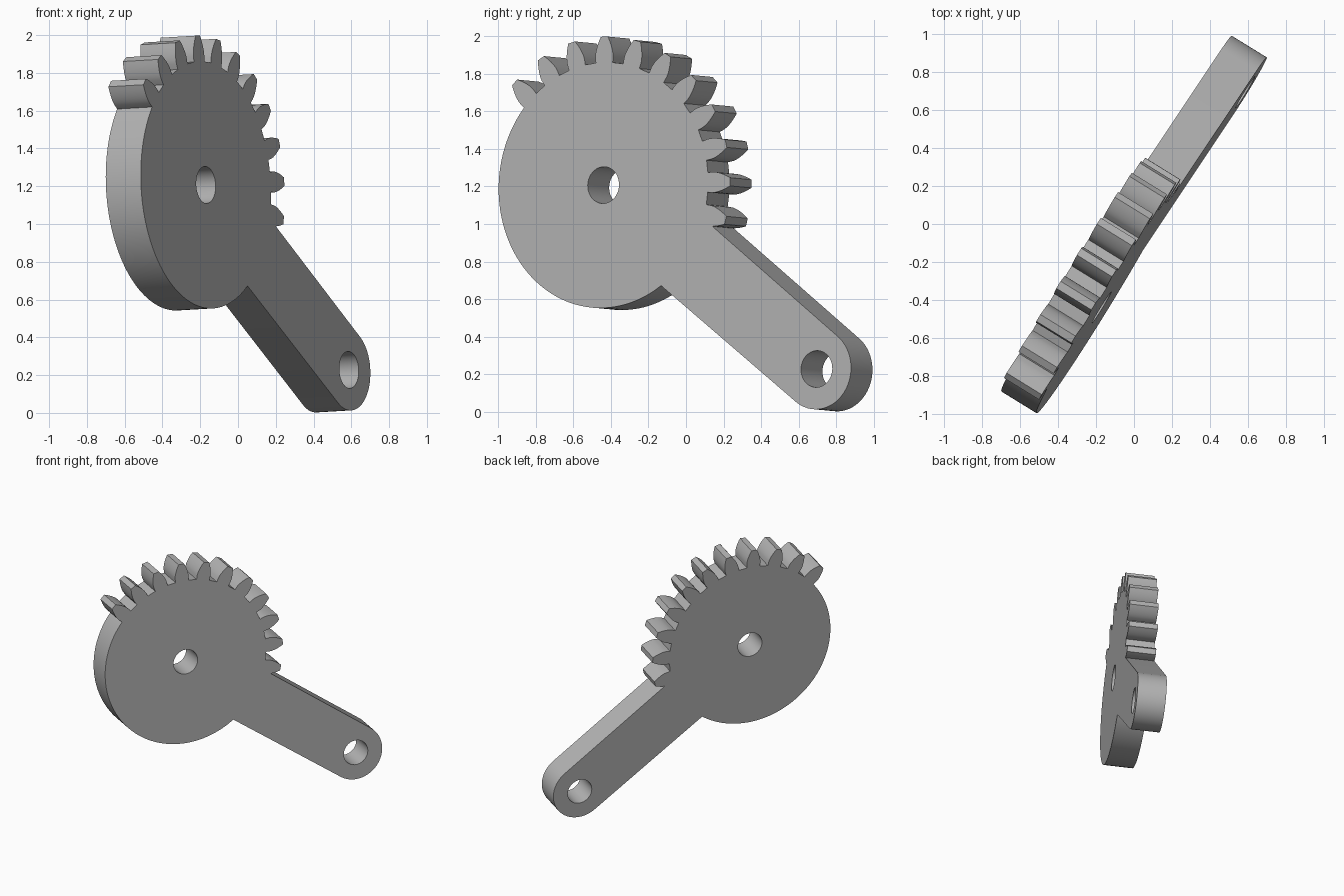
import bpy, bmesh
from math import sin, cos, tan, acos, asin, pi, radians, sqrt
from mathutils import Matrix, Vector

if "Cube" in bpy.data.objects:
    bpy.data.objects.remove(bpy.data.objects["Cube"])

# Dimensions
TEETH, ROOT, TIP = 24, 0.655, 0.792
MODULE = TIP / (TEETH / 2 + 1)
PITCH = MODULE * TEETH / 2
BASE = PITCH * cos(radians(20))
ARM_LEN, ARM_HALF, HOLE, THICK = 1.68, 0.215, 0.098, 0.218
ARM_ANGLE = radians(-35.7)
FIRST_TOOTH, TOOTH_COUNT = radians(-13.7), 11


def polar(r, a, centre=(0, 0)):
    return (centre[0] + r * cos(a), centre[1] + r * sin(a))


def arc(r, start, end, n, centre=(0, 0)):
    return [polar(r, start + (end - start) * i / n, centre) for i in range(n + 1)]


def half_angle(r):
    """Half the angular width of an involute tooth at radius r."""
    inv = lambda a: tan(a) - a
    return pi / (2 * TEETH) + inv(radians(20)) - inv(acos(min(1, BASE / r)))


def tooth(a):
    radii = [ROOT] + [BASE + (TIP - BASE) * i / 6 for i in range(7)]
    rising = [polar(r, a - half_angle(r)) for r in radii]
    falling = [polar(r, a + half_angle(r)) for r in reversed(radii)]
    return rising + falling


def clear_of_arm(p):
    return p[1] * cos(ARM_ANGLE) - p[0] * sin(ARM_ANGLE) > ARM_HALF


# Outline: rounded arm end, toothed sector, plain disc back to the arm
arm_end = polar(ARM_LEN, ARM_ANGLE)
outline = arc(ARM_HALF, ARM_ANGLE - pi / 2, ARM_ANGLE + pi / 2, 32, arm_end)
for i in range(TOOTH_COUNT):
    points = tooth(FIRST_TOOTH + i * 2 * pi / TEETH)
    outline += [p for p in points if i or clear_of_arm(p)]
last = FIRST_TOOTH + (TOOTH_COUNT - 1) * 2 * pi / TEETH + half_angle(ROOT)
outline += arc(ROOT, last, 2 * pi + ARM_ANGLE - asin(ARM_HALF / ROOT), 72)[1:]

# Filled and extruded profile with the pivot and arm holes
curve = bpy.data.curves.new("gear_arm_profile", "CURVE")
curve.dimensions, curve.fill_mode, curve.extrude = "2D", "BOTH", THICK / 2
for loop in (outline, arc(HOLE, 0, 2 * pi, 40)[:-1],
             arc(HOLE, 0, 2 * pi, 40, arm_end)[:-1]):
    spline = curve.splines.new("POLY")
    spline.points.add(len(loop) - 1)
    for point, (x, y) in zip(spline.points, loop):
        point.co = (x, y, 0, 1)
    spline.use_cyclic_u = True

gear = bpy.data.objects.new("sector_gear_arm", curve)
bpy.context.collection.objects.link(gear)
bpy.ops.object.select_all(action="DESELECT")
gear.select_set(True)
bpy.context.view_layer.objects.active = gear
bpy.ops.object.convert(target="MESH")
gear = bpy.context.view_layer.objects.active
gear.name = "sector_gear_arm"

# Weld the caps to the rim
bm = bmesh.new()
bm.from_mesh(gear.data)
bmesh.ops.remove_doubles(bm, verts=bm.verts, dist=0.0001)
bmesh.ops.recalc_face_normals(bm, faces=bm.faces)
bm.to_mesh(gear.data)
bm.free()
bpy.ops.object.shade_smooth_by_angle(angle=radians(25))

# Stand the plate up, turned and leaning slightly
normal = Vector((0.85, -0.524, 0.05)).normalized()
across = Vector((-normal.y, normal.x, 0)).normalized()
up = normal.cross(across)
centre = Vector((-0.17, -0.44, 1.207)) - normal * THICK / 2
gear.matrix_world = Matrix.Translation(centre) @ Matrix((across, up, normal)).transposed().to_4x4()

# Plain grey metal
grey = bpy.data.materials.new("plain_grey")
grey.use_nodes = True
colour = (0.45, 0.45, 0.45, 1)
grey.diffuse_color = colour
grey.node_tree.nodes["Principled BSDF"].inputs["Base Color"].default_value = colour
gear.data.materials.clear()
gear.data.materials.append(grey)
